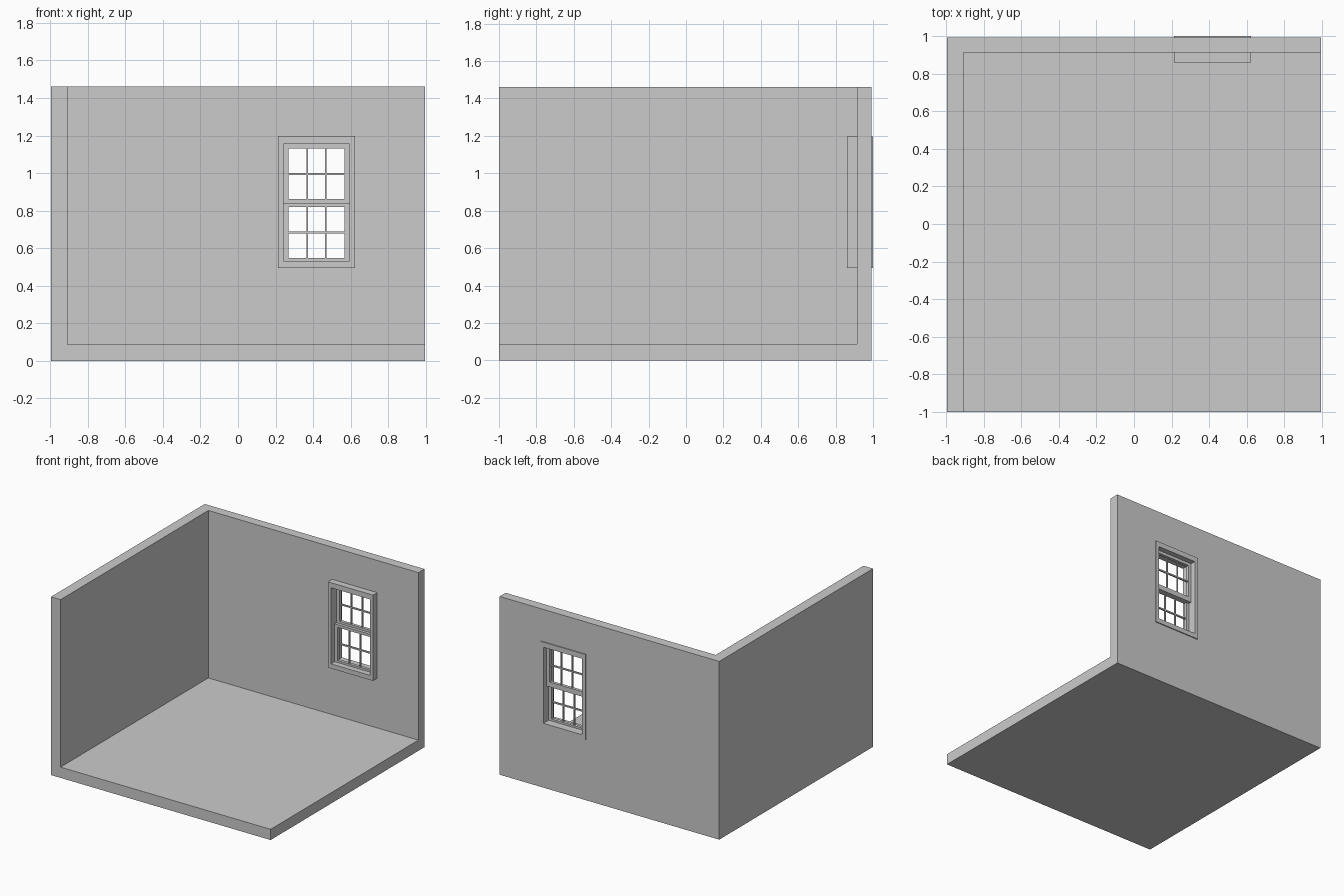
import bpy, bmesh

if "Cube" in bpy.data.objects:
    bpy.data.objects.remove(bpy.data.objects["Cube"])


def finish(name, bm):
    bmesh.ops.recalc_face_normals(bm, faces=bm.faces)
    me = bpy.data.meshes.new(name)
    bm.to_mesh(me)
    bm.free()
    ob = bpy.data.objects.new(name, me)
    bpy.context.collection.objects.link(ob)
    return ob


def box(name, x, y, z):
    bm = bmesh.new()
    bmesh.ops.create_cube(bm, size=1)
    for v in bm.verts:
        v.co = [r[0] if c < 0 else r[1] for c, r in zip(v.co, (x, y, z))]
    return finish(name, bm)


def ring(name, outer, inner, y):
    """Rectangular frame in the xz plane; rectangles are (x0, x1, z0, z1)."""
    bm = bmesh.new()

    def loop(r, d):
        return [bm.verts.new((r[i], d, r[k])) for i, k in ((0, 2), (1, 2), (1, 3), (0, 3))]

    loops = [loop(outer, y[0]), loop(outer, y[1]), loop(inner, y[1]), loop(inner, y[0])]
    for a, b in zip(loops, loops[1:] + loops[:1]):
        for i in range(4):
            j = (i + 1) % 4
            bm.faces.new((a[i], a[j], b[j], b[i]))
    return finish(name, bm)


def cut(ob, cutter):
    mod = ob.modifiers.new("cut", 'BOOLEAN')
    mod.operation = 'DIFFERENCE'
    mod.solver = 'EXACT'
    mod.object = cutter
    bpy.context.view_layer.objects.active = ob
    bpy.ops.object.modifier_apply(modifier=mod.name)
    bpy.data.objects.remove(cutter)


# Room corner: floor, left wall and back wall in one solid
OUTER = (0.213, 0.622, 0.494, 1.197)
INNER = (0.242, 0.593, 0.532, 1.155)
room = box("room_shell", (-0.996, 0.996), (-1.0, 0.992), (0, 1.461))
cut(room, box("room_space", (-0.909, 1.5), (-1.5, 0.914), (0.088, 2)))
cut(room, box("window_hole", OUTER[:2], (0.7, 1.2), OUTER[2:]))

# Window casing, running through the wall and proud on both sides
ring("window_casing", OUTER, INNER, (0.86, 1.0))


# Sliding sashes, each with a 3 x 2 grid of glazing bars
def sash(name, z, pane_z, y):
    x0, x1 = 0.269, 0.567
    ring(name + "_frame", (*INNER[:2], *z), (x0, x1, *pane_z), y)
    mid = sum(y) / 2
    for i in (1, 2):
        x = x0 + (x1 - x0) * i / 3
        box(f"{name}_vertical_bar_{i}", (x - 0.004, x + 0.004), (mid - 0.006, mid + 0.006), pane_z)
    c = sum(pane_z) / 2
    box(name + "_cross_bar", (x0, x1), (mid - 0.006, mid + 0.006), (c - 0.0055, c + 0.0055))


sash("upper_sash", (0.82, 1.155), (0.861, 1.131), (0.932, 0.957))
sash("lower_sash", (0.532, 0.842), (0.548, 0.82), (0.907, 0.932))
